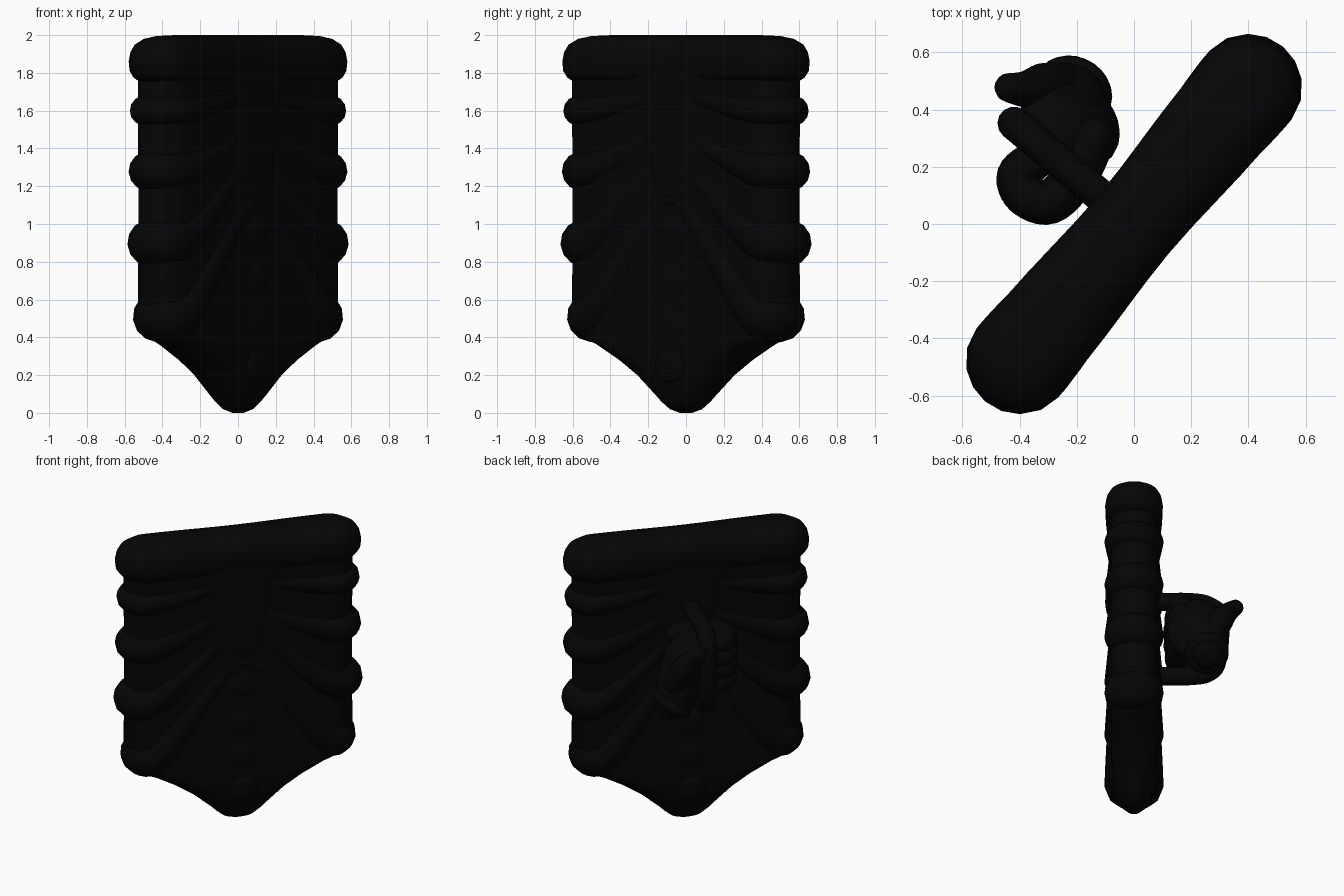
import bpy, bmesh, math
from mathutils import Vector, Matrix

if "Cube" in bpy.data.objects:
    bpy.data.objects.remove(bpy.data.objects["Cube"])

TURN = Matrix.Rotation(math.radians(50), 4, 'Z')   # plate stands turned about z
mat = bpy.data.materials.new("black_metal")
mat.diffuse_color = (0.0016, 0.0016, 0.0016, 1)
mat.use_nodes = True
mat.node_tree.nodes["Principled BSDF"].inputs["Base Color"].default_value = mat.diffuse_color


def finish(ob, angle=50):
    ob.matrix_world = TURN
    ob.data.materials.clear()
    ob.data.materials.append(mat)
    bpy.ops.object.select_all(action='DESELECT')
    ob.select_set(True)
    bpy.context.view_layer.objects.active = ob
    bpy.ops.object.shade_smooth_by_angle(angle=math.radians(angle))
    return ob


def from_bm(name, bm):
    bmesh.ops.recalc_face_normals(bm, faces=bm.faces)
    me = bpy.data.meshes.new(name)
    bm.to_mesh(me)
    bm.free()
    ob = bpy.data.objects.new(name, me)
    bpy.context.collection.objects.link(ob)
    return finish(ob)


def loft(name, rows, waist=0.0):
    """Stack of round-ended flat sections: rows of (z, half width, half depth, end length)."""
    bm, rings = bmesh.new(), []
    for z, w, h, e in rows:
        r = min(w * 0.98, e)
        half = [(w - r + r * math.cos(a), h * math.sin(a))
                for a in (math.radians(-90 + 15 * k) for k in range(13))]
        half += [((w - r) * (1 - k / 5), h) for k in range(1, 10)]
        pts = half + [(-x, -y) for x, y in half]
        rings.append([bm.verts.new((x, y * (1 - waist * math.exp(-(x / 0.33) ** 2)), z))
                      for x, y in pts])
    for a, b in zip(rings, rings[1:]):
        for i in range(len(a)):
            j = (i + 1) % len(a)
            bm.faces.new((a[i], a[j], b[j], b[i]))
    bm.faces.new(rings[0])
    bm.faces.new(rings[-1])
    return from_bm(name, bm)


def tube(name, pts, radii, smooth=True):
    """Round-ended tube through the points, with varying radius."""
    p = [Vector((*a, r)) for a, r in zip(pts, radii)]
    if smooth:
        q = [2 * p[0] - p[1]] + p + [2 * p[-1] - p[-2]]
        p = []
        for i in range(1, len(q) - 2):
            a, b, c, d = q[i - 1:i + 3]
            for k in range(6):
                t = k / 6
                p.append(0.5 * (2 * b + (c - a) * t + (2 * a - 5 * b + 4 * c - d) * t * t
                                + (3 * b - a - 3 * c + d) * t ** 3))
        p.append(q[-2])

    def cap(end, prev):
        d = (end.xyz - prev.xyz).normalized()
        return [Vector((*(end.xyz + d * end.w * math.sin(g)), end.w * math.cos(g)))
                for g in (math.radians(a) for a in (25, 50, 70, 88))]
    p = cap(p[0], p[1])[::-1] + p + cap(p[-1], p[-2])
    cu = bpy.data.curves.new(name, 'CURVE')
    cu.dimensions, cu.bevel_depth, cu.bevel_resolution = '3D', 1.0, 5
    cu.use_fill_caps = True
    s = cu.splines.new('POLY')
    s.points.add(len(p) - 1)
    for sp, v in zip(s.points, p):
        sp.co, sp.radius = (v.x, v.y, v.z, 1), v.w
    tmp = bpy.data.objects.new("tmp", cu)
    bpy.context.collection.objects.link(tmp)
    dg = bpy.context.evaluated_depsgraph_get()
    me = bpy.data.meshes.new_from_object(tmp.evaluated_get(dg))
    bpy.data.objects.remove(tmp)
    ob = bpy.data.objects.new(name, me)
    bpy.context.collection.objects.link(ob)
    return finish(ob)


def ball(name, loc, size, tilt=0):
    bm = bmesh.new()
    bmesh.ops.create_uvsphere(bm, u_segments=24, v_segments=14, radius=1)
    bm.transform(Matrix.Translation(loc) @ Matrix.Rotation(math.radians(tilt), 4, 'Y')
                 @ Matrix.Diagonal((*size, 1)))
    return from_bm(name, bm)


# shield plate with pointed foot
loft("shield_plate", [(0.0, 0.04, 0.02, 0.04), (0.02, 0.1, 0.06, 0.1), (0.06, 0.15, 0.09, 0.13),
                      (0.1, 0.19, 0.11, 0.15), (0.2, 0.31, 0.133, 0.22), (0.28, 0.43, 0.141, 0.21),
                      (0.36, 0.575, 0.145, 0.18), (0.41, 0.69, 0.145, 0.15),
                      (0.48, 0.745, 0.145, 0.145), (1.0, 0.74, 0.145, 0.145),
                      (1.9, 0.745, 0.145, 0.145)])

# smooth middle field
loft("middle_field", [(1.11, 0.06, 0.14, 0.05), (1.16, 0.14, 0.147, 0.1), (1.25, 0.22, 0.153, 0.15),
                      (1.4, 0.27, 0.154, 0.17), (1.6, 0.28, 0.154, 0.17), (1.72, 0.31, 0.154, 0.17),
                      (1.85, 0.45, 0.154, 0.2)])

# thick top rim, narrower at its middle
loft("top_rim", [(1.755, 0.74, 0.135, 0.135), (1.775, 0.77, 0.165, 0.165), (1.81, 0.795, 0.178, 0.178),
                 (1.86, 0.80, 0.183, 0.183), (1.91, 0.79, 0.175, 0.175), (1.95, 0.765, 0.155, 0.155),
                 (1.98, 0.71, 0.12, 0.12), (1.995, 0.63, 0.08, 0.08), (2.0, 0.5, 0.04, 0.04)],
     waist=0.13)

# ribs wrapping around each side: edge height, inner height, inner x, radius, edge shift
ribs = [(1.60, 1.66, 0.2, 0.08, 0.6), (1.28, 1.43, 0.2, 0.105, 0.61),
        (0.90, 1.26, 0.17, 0.125, 0.62), (0.51, 1.09, 0.1, 0.135, 0.575)]
for n, (ze, zi, xi, r, xe) in enumerate(ribs):
    for side in (-1, 1):
        front = []
        for k in range(9):
            t = k / 8
            rr = r * (0.65 + 0.35 * t)
            z = zi + (ze - zi) * (1 - (1 - t) ** (1.05 if n == 3 else 1.25))
            front.append((xi + (xe - xi) * t, 0.152 + 0.036 * t - rr, z, rr))
        arc = [(xe + (0.19 - r) * math.cos(a), (0.19 - r) * math.sin(a), ze, r)
               for a in (math.radians(60 - 20 * k) for k in range(7))]
        back = [(x, -y, z, q) for x, y, z, q in reversed(front)]
        path = front + arc + back
        tube(f"rib_{n}_{side}", [(side * x, y, z) for x, y, z, q in path],
             [q for *_, q in path], smooth=False)

# V ridge around the lower field and the round studs, on both faces
for face in (-1, 1):
    tube(f"lower_ridge_{face}",
         [(-0.56, face * 0.125, 0.45), (-0.36, face * 0.122, 0.74), (-0.13, face * 0.12, 1.04),
          (0, face * 0.12, 1.13), (0.13, face * 0.12, 1.04), (0.36, face * 0.122, 0.74),
          (0.56, face * 0.125, 0.45)], [0.04, 0.035, 0.033, 0.033, 0.033, 0.035, 0.04])
    for z in (0.97, 0.71, 0.48, 0.25):
        ball(f"stud_{z}_{face}", (0, face * 0.132, z), (0.1, 0.027, 0.09))

# grip bar on the back
tube("grip_bar", [(0, 0.12, 1.51), (0, 0.36, 1.51), (0, 0.48, 1.48), (0, 0.545, 1.39),
                  (0, 0.53, 1.1), (0, 0.48, 1.0), (0, 0.36, 0.97), (0, 0.12, 0.97)], [0.058] * 8)

# hand: palm, wrist, cuff, fingers and thumb
ball("palm", (0.13, 0.4, 1.23), (0.13, 0.19, 0.26), -18)
tube("wrist", [(0.2, 0.46, 1.04), (0.16, 0.44, 1.15), (0.11, 0.4, 1.3)], [0.125, 0.145, 0.11])
axis = Vector((0.6, 0.1, -0.8))
rot = Vector((0, 0, 1)).rotation_difference(axis).to_matrix().to_4x4()
for r, tr, d in ((0.1, 0.04, 0.0), (0.05, 0.03, 0.05)):
    c = Vector((0.22, 0.46, 1.01)) + axis * d
    ring = [c + rot @ Vector((r * math.cos(a), r * math.sin(a), 0))
            for a in (2 * math.pi * k / 24 for k in range(25))]
    tube("cuff_ring", ring, [tr] * 25, smooth=False)
for n in range(4):
    z, g = 1.13 + 0.09 * n, (0.068, 0.075, 0.078, 0.07)[n]
    tube(f"finger_{n}", [(0.14, 0.3, z + 0.02), (0.0, 0.265, z + 0.01), (-0.13, 0.275, z),
                         (-0.165, 0.36, z - 0.01), (-0.13, 0.42, z - 0.02),
                         (-0.05, 0.41, z - 0.02)], [g, g, g, g, g * 0.95, g * 0.9])
tube("thumb", [(0.2, 0.5, 1.18), (0.17, 0.55, 1.28), (0.12, 0.59, 1.36), (0.085, 0.64, 1.42)],
     [0.09, 0.08, 0.065, 0.052])
